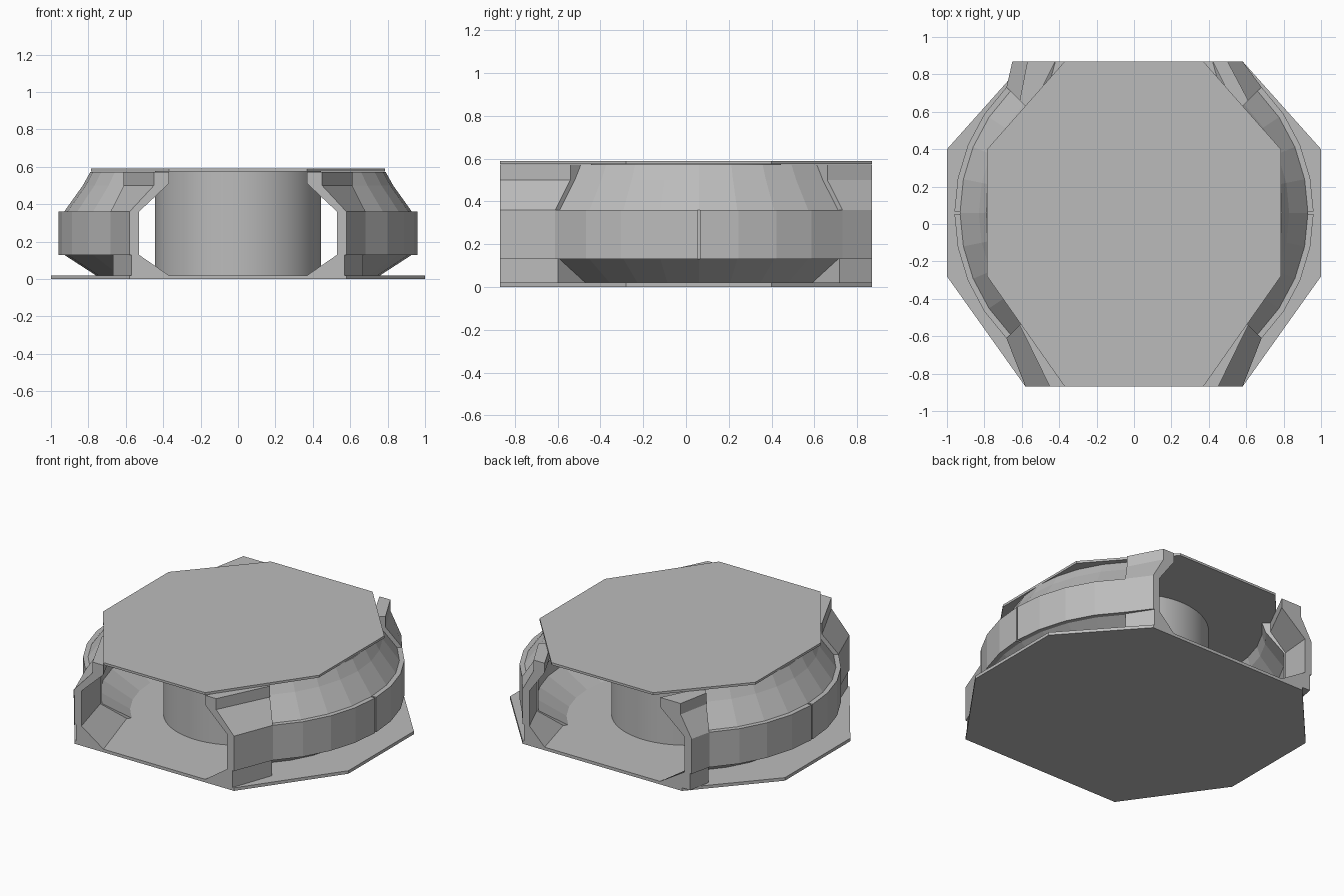
import bpy, bmesh, math

if "Cube" in bpy.data.objects:
    bpy.data.objects.remove(bpy.data.objects["Cube"])

grey = bpy.data.materials.new("plain grey")
grey.diffuse_color = (0.5, 0.5, 0.5, 1)
grey.use_nodes = True
grey.node_tree.nodes["Principled BSDF"].inputs["Base Color"].default_value = grey.diffuse_color


def add_object(name, bm):
    bmesh.ops.recalc_face_normals(bm, faces=bm.faces)
    mesh = bpy.data.meshes.new(name)
    bm.to_mesh(mesh)
    bm.free()
    mesh.materials.append(grey)
    obj = bpy.data.objects.new(name, mesh)
    bpy.context.collection.objects.link(obj)
    return obj


def loft(name, sections):
    """Join closed cross-sections into one capped solid."""
    bm = bmesh.new()
    rings = [[bm.verts.new(p) for p in s] for s in sections]
    n = len(rings[0])
    for a, b in zip(rings, rings[1:]):
        for i in range(n):
            j = (i + 1) % n
            bm.faces.new((a[i], a[j], b[j], b[i]))
    bm.faces.new(rings[0])
    bm.faces.new(rings[-1])
    return add_object(name, bm)


def plate(name, half_x, corner_x, z0, z1):
    right = [(corner_x, -0.87), (half_x, -0.28), (half_x, 0.4), (corner_x, 0.87)]
    outline = right + [(-x, y) for x, y in reversed(right)]
    loft(name, [[(x, y, z) for x, y in outline] for z in (z0, z1)])


# Floor and roof plates
plate("base_plate", 1.0, 0.58, 0.0, 0.02)
plate("top_plate", 0.785, 0.37, 0.575, 0.59)

# Central drum
bm = bmesh.new()
bmesh.ops.create_cone(bm, cap_ends=True, segments=64, radius1=0.445, radius2=0.445, depth=0.56)
bmesh.ops.translate(bm, verts=bm.verts, vec=(0, 0, 0.299))
drum = add_object("central_drum", bm)
bpy.context.view_layer.objects.active = drum
drum.select_set(True)
bpy.ops.object.shade_smooth_by_angle()
drum.select_set(False)

# Wall profiles: (distance inward from the outer band, height)
SHELL = [(0.20, 0.02), (0.03, 0.13), (0.03, 0.36), (0.13, 0.50), (0.17, 0.572),
         (0.23, 0.572), (0.21, 0.51), (0.10, 0.36), (0.10, 0.13), (0.28, 0.02)]
BAND = [(0, 0.13), (0, 0.36), (0.05, 0.36), (0.05, 0.13)]
PILLAR = [(0.02, 0.02), (0.02, 0.13), (0, 0.13), (0, 0.36), (0.10, 0.50), (0.10, 0.572),
          (0.18, 0.572), (0.18, 0.51), (0.09, 0.36), (0.09, 0.13), (0.25, 0.02)]
FRONT_END = [(0.57, 0.02), (0.57, 0.13), (0.58, 0.13), (0.58, 0.36), (0.45, 0.50), (0.45, 0.572),
             (0.37, 0.572), (0.37, 0.51), (0.53, 0.36), (0.53, 0.13), (0.37, 0.02)]


def arc_section(profile, side, degrees):
    a = math.radians(degrees)
    return [(side * (0.01 + (0.95 - d) * math.cos(a)), 0.06 + (0.95 - d) * math.sin(a), z)
            for d, z in profile]


STEPS = [-45 + i * 11.25 for i in range(9)]
for side, label in ((-1, "left"), (1, "right")):
    # Curved wall with a raised band split at its middle
    loft(label + "_curved_wall", [arc_section(SHELL, side, a) for a in STEPS])
    loft(label + "_front_band", [arc_section(BAND, side, a) for a in STEPS[:4] + [-0.35]])
    loft(label + "_back_band", [arc_section(BAND, side, a) for a in [0.35] + STEPS[5:]])
    # Straight end pillars
    loft(label + "_front_pillar", [arc_section(PILLAR, side, -45)] +
         [[(side * x, -0.87, z) for x, z in FRONT_END]])
    shift = 0.07 if side < 0 else 0.0
    back_end = [(max(x, 0.42) + (0.05 if z in (0.5, 0.572) and x > 0.4 else 0), z)
                for x, z in FRONT_END]
    loft(label + "_back_pillar", [arc_section(PILLAR, side, 45)] +
         [[(side * (x + (shift if x > 0.43 else 0)), 0.87, z) for x, z in back_end]])
